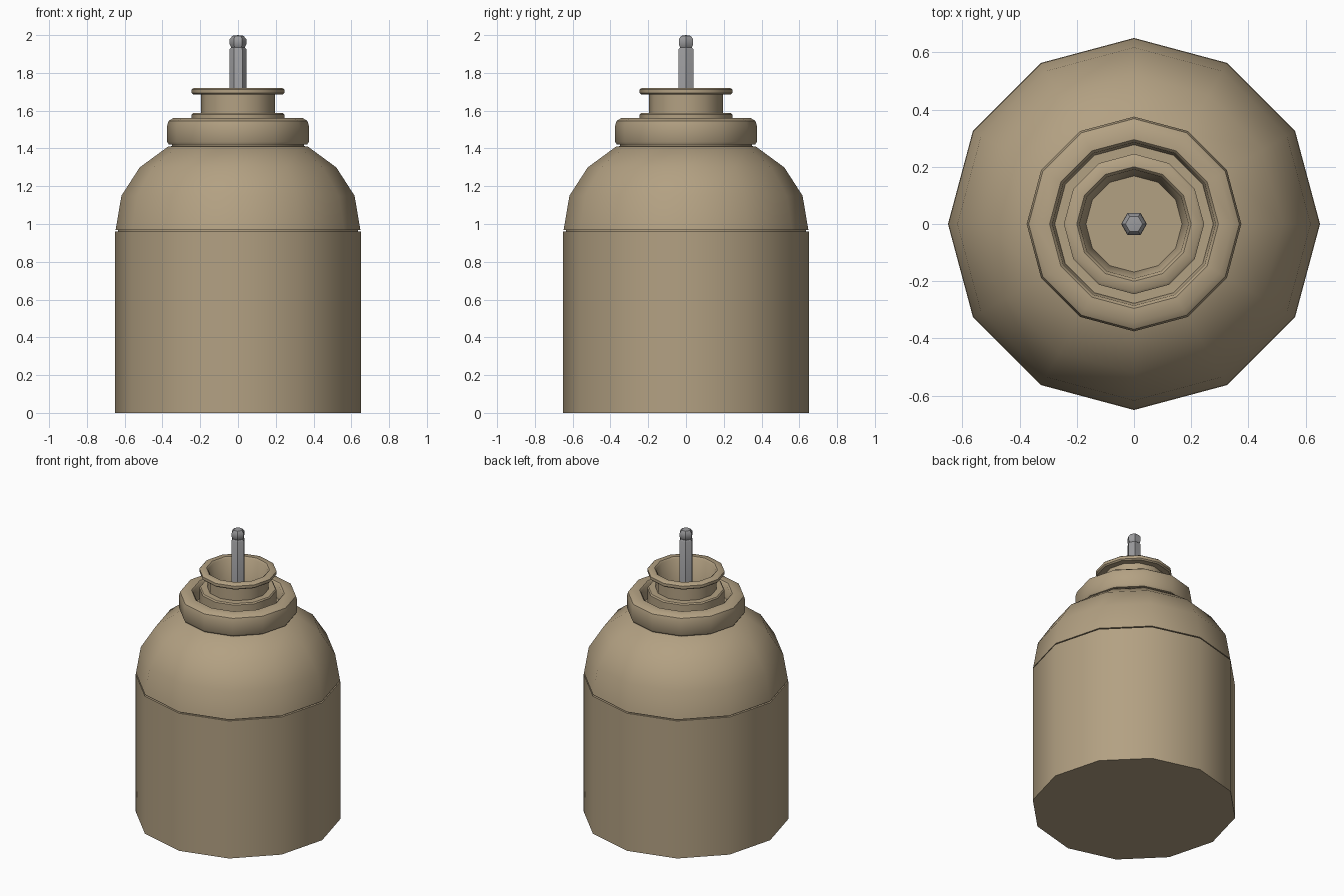
import bpy, math

cube = bpy.data.objects.get("Cube")
if cube:
    bpy.data.objects.remove(cube, do_unlink=True)


def material(name, rgb, rough):
    m = bpy.data.materials.new(name)
    m.use_nodes = True
    m.diffuse_color = (*rgb, 1)
    bsdf = m.node_tree.nodes["Principled BSDF"]
    bsdf.inputs["Base Color"].default_value = (*rgb, 1)
    bsdf.inputs["Roughness"].default_value = rough
    return m


TAN = material("tan paint", (0.45, 0.355, 0.225), 0.6)
STEEL = material("grey steel", (0.33, 0.33, 0.34), 0.5)


def lathe(name, profile, mat, sides=12, angle=40):
    """Revolve (radius, height) points around z; a zero radius becomes one pole vertex."""
    verts, rings = [], []
    for r, z in profile:
        count = sides if r > 0 else 1
        rings.append(range(len(verts), len(verts) + count))
        for i in range(count):
            a = 2 * math.pi * i / sides
            verts.append((r * math.cos(a), r * math.sin(a), z))
    faces = []
    for lo, hi in zip(rings, rings[1:]):
        for i in range(sides):
            j = (i + 1) % sides
            if len(lo) == 1:
                faces.append((lo[0], hi[j], hi[i]))
            elif len(hi) == 1:
                faces.append((lo[i], lo[j], hi[0]))
            else:
                faces.append((lo[i], lo[j], hi[j], hi[i]))
    mesh = bpy.data.meshes.new(name)
    mesh.from_pydata(verts, [], faces)
    mesh.materials.append(mat)
    obj = bpy.data.objects.new(name, mesh)
    bpy.context.collection.objects.link(obj)
    bpy.ops.object.select_all(action="DESELECT")
    obj.select_set(True)
    bpy.context.view_layer.objects.active = obj
    bpy.ops.object.shade_smooth_by_angle(angle=math.radians(angle))
    return obj


# Straight lower body
lathe("lower_body", [(0, 0), (0.65, 0), (0.65, 0.96), (0.635, 0.96), (0, 0.96)], TAN)

# Domed shoulder, set off by a fine groove
lathe("shoulder_dome", [(0, 0.955), (0.635, 0.955), (0.635, 0.968), (0.648, 0.968),
                        (0.617, 1.15), (0.52, 1.30), (0.37, 1.41), (0.35, 1.412),
                        (0, 1.412)], TAN)

# Heavy collar with an open trough inside
lathe("collar", [(0, 1.41), (0.35, 1.41), (0.35, 1.42), (0.366, 1.42), (0.375, 1.435),
                 (0.375, 1.52), (0.368, 1.545), (0.345, 1.56), (0.295, 1.56),
                 (0.285, 1.55), (0.277, 1.46), (0, 1.46)], TAN)

# Spool-shaped neck with two flanges and a deep bore
lathe("neck", [(0.245, 1.45), (0.245, 1.58), (0.238, 1.588), (0.195, 1.588), (0.195, 1.685),
               (0.236, 1.685), (0.245, 1.693), (0.245, 1.712), (0.235, 1.72),
               (0.2, 1.72), (0.19, 1.71), (0.168, 1.465), (0, 1.465)], TAN)

# Hexagonal pin with a rounded tip
lathe("pin", [(0, 1.46), (0.045, 1.46), (0.045, 1.925), (0.036, 1.935), (0.044, 1.95),
              (0.044, 1.978), (0.03, 1.996), (0, 2.0)], STEEL, sides=6)
